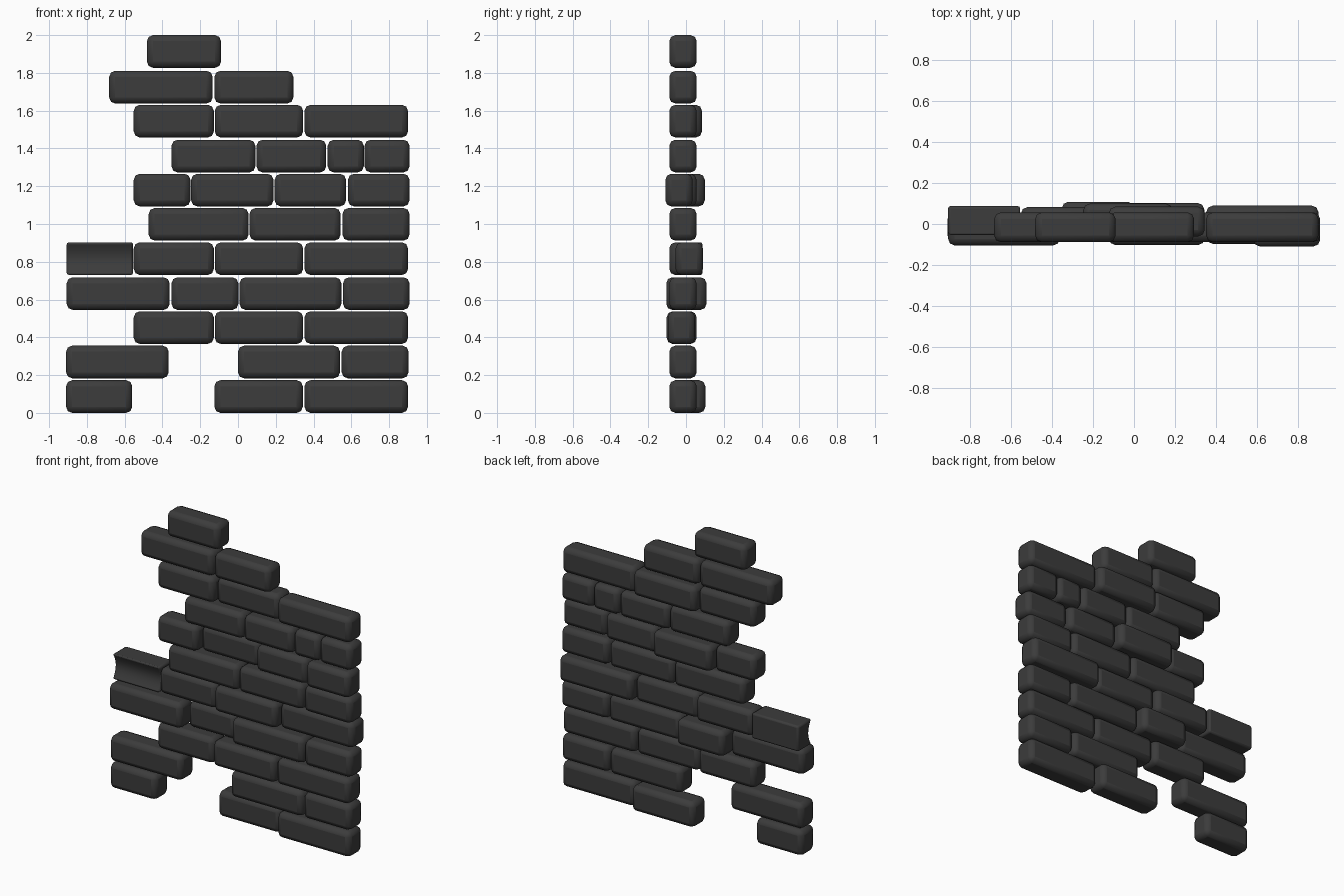
import bpy, bmesh, math

if "Cube" in bpy.data.objects:
    bpy.data.objects.remove(bpy.data.objects["Cube"])

H, D, Y0 = 0.173, 0.145, -0.016      # brick height, depth, usual centre in y

mat = bpy.data.materials.new("dark_grey")
mat.diffuse_color = (0.045, 0.045, 0.045, 1)
mat.use_nodes = True
mat.node_tree.nodes["Principled BSDF"].inputs["Base Color"].default_value = mat.diffuse_color

# each course: bottom z, list of (x start, x end, centre y)
courses = [
    (0.000, [(-.91, -.56, Y0), (-.125, .343, .03), (.352, .90, Y0)]),
    (0.183, [(-.91, -.367, Y0), (0, .54, Y0), (.549, .903, Y0)]),
    (0.365, [(-.552, -.128, Y0), (-.123, .345, -.03), (.352, .90, -.024)]),
    (0.545, [(-.907, -.362, -.032), (-.352, .002, .036), (.008, .547, Y0), (.556, .908, Y0)]),
    (0.730, [(-.552, -.128, .01), (-.123, .345, Y0), (.352, .90, .017)]),
    (0.912, [(-.473, .056, Y0), (.061, .543, Y0), (.553, .908, Y0)]),
    (1.093, [(-.552, -.252, Y0), (-.248, .188, .027), (.194, .572, Y0), (.582, .908, -.037)]),
    (1.273, [(-.352, .092, Y0), (.098, .467, Y0), (.475, .666, Y0), (.67, .908, Y0)]),
    (1.458, [(-.552, -.128, Y0), (-.123, .345, .012), (.352, .90, Y0)]),
    (1.638, [(-.682, -.134, Y0), (-.125, .293, Y0)]),
    (1.827, [(-.482, -.09, Y0)]),
]


def finish(bm, name, bevel):
    bmesh.ops.recalc_face_normals(bm, faces=bm.faces)
    me = bpy.data.meshes.new(name)
    bm.to_mesh(me)
    bm.free()
    ob = bpy.data.objects.new(name, me)
    bpy.context.collection.objects.link(ob)
    me.materials.append(mat)
    m = ob.modifiers.new("bevel", 'BEVEL')
    m.width, m.segments = bevel, 2
    m.limit_method, m.angle_limit = 'ANGLE', math.radians(40)
    return ob


def brick(name, x0, x1, y, z):
    bm = bmesh.new()
    bmesh.ops.create_cube(bm, size=1)
    bmesh.ops.scale(bm, vec=(x1 - x0, D, H), verts=bm.verts)
    bmesh.ops.translate(bm, vec=((x0 + x1) / 2, y, z + H / 2), verts=bm.verts)
    return finish(bm, name, 0.032)


# chamfered bricks, course by course
for r, (z, bricks) in enumerate(courses, 1):
    for i, (x0, x1, y) in enumerate(bricks, 1):
        brick(f"brick_course_{r}_{i}", x0, x1, y, z)

# worn brick with a scooped front face
n, yc, zb = 8, 0.015, 0.730
profile = [(yc + D / 2, zb), (yc + D / 2, zb + H)]
for k in range(n + 1):
    t = 1 - k / n
    profile.append((yc - D / 2 + 0.03 * math.sin(math.pi * t), zb + H * t))
bm = bmesh.new()
face = bm.faces.new([bm.verts.new((-.907, y, z)) for y, z in profile])
ext = bmesh.ops.extrude_face_region(bm, geom=[face])
bmesh.ops.translate(bm, vec=(.352, 0, 0),
                    verts=[v for v in ext["geom"] if isinstance(v, bmesh.types.BMVert)])
if not face.is_valid or len(bm.faces) < n + 5:
    bmesh.ops.holes_fill(bm, edges=bm.edges, sides=0)
finish(bm, "worn_brick", 0.012)

# soft shading across the chamfers
for ob in bpy.context.collection.objects:
    ob.select_set(True)
    bpy.context.view_layer.objects.active = ob
bpy.ops.object.shade_smooth_by_angle(angle=math.radians(30))
